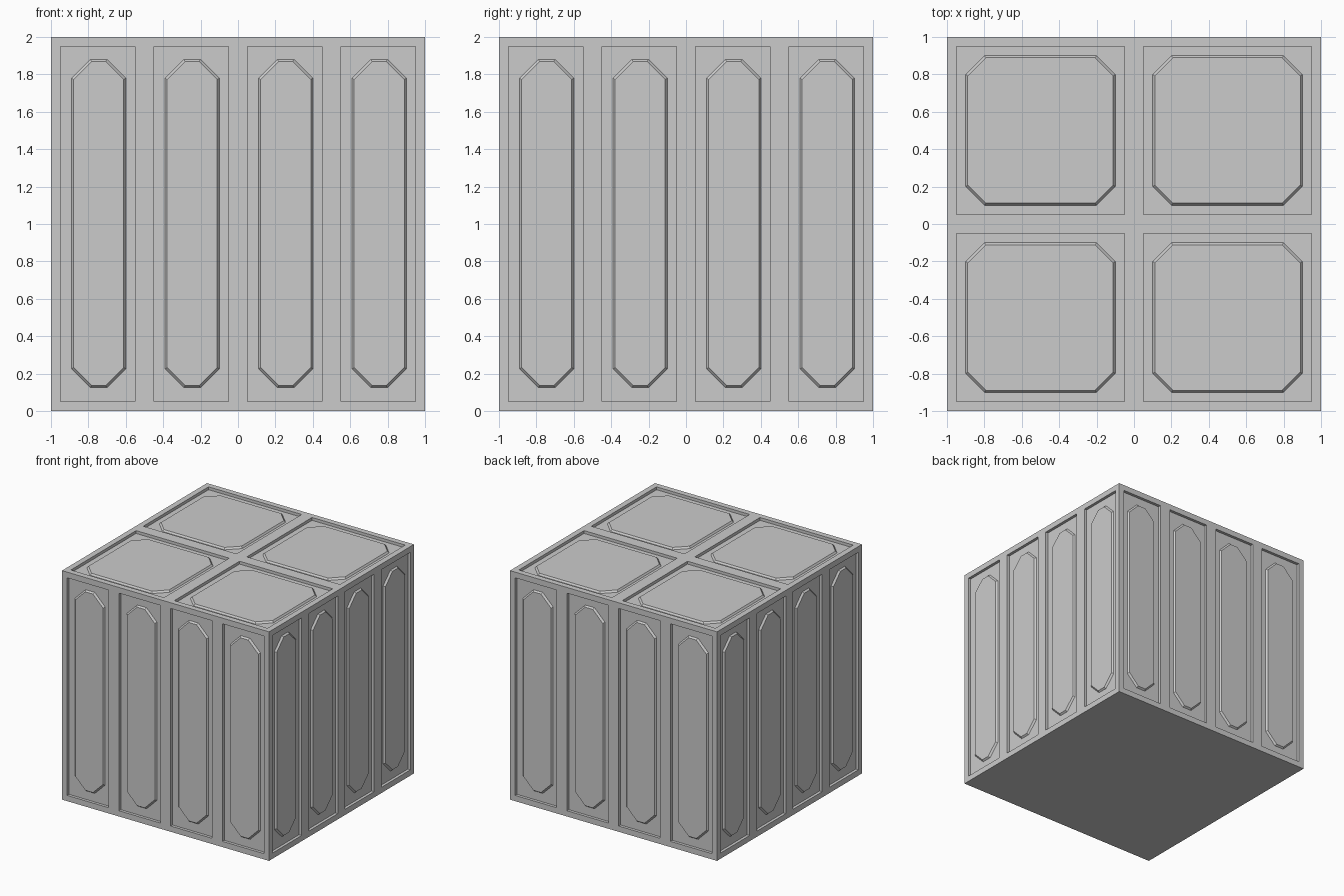
import bpy, bmesh
from math import pi
from mathutils import Matrix, Vector

if "Cube" in bpy.data.objects:
    bpy.data.objects.remove(bpy.data.objects["Cube"])

RECESS, RAISE, BEVEL = 0.025, 0.015, 0.011


def finish(bm, name):
    me = bpy.data.meshes.new(name)
    bm.to_mesh(me)
    bm.free()
    ob = bpy.data.objects.new(name, me)
    bpy.context.collection.objects.link(ob)
    return ob


# Crate body: cube split into panel cells, each cell inset and sunk
bm = bmesh.new()
bmesh.ops.create_cube(bm, size=2, matrix=Matrix.Translation((0, 0, 1)))
bmesh.ops.subdivide_edges(bm, edges=bm.edges[:], cuts=3, use_grid_fill=True)
bm.normal_update()
groups = {}
for f in bm.faces:
    c, n = f.calc_center_median(), f.normal
    side = tuple(round(v) for v in n)
    if side[2] > 0:
        cell = (c.x > 0, c.y > 0)
    elif side[2] < 0:
        cell = 0
    else:
        cell = round((c.y if side[0] else c.x) * 4)
    groups.setdefault((side, cell), []).append(f)
for faces in groups.values():
    bmesh.ops.dissolve_faces(bm, faces=faces, use_verts=True)
bm.normal_update()
cells = [f for f in bm.faces if f.normal.z > -0.5]
bmesh.ops.inset_individual(bm, faces=cells, thickness=0.05, use_even_offset=True)
for f in cells:
    n = f.normal.copy()
    r = bmesh.ops.extrude_discrete_faces(bm, faces=[f])
    bmesh.ops.translate(bm, verts=r["faces"][0].verts[:], vec=-n * RECESS)
finish(bm, "crate_body")


# Raised octagonal plate with sloped rim, facing -y in local space
def octagon(x0, x1, z0, z1, c, y):
    return [Vector((x, y, z)) for x, z in (
        (x0 + c, z0), (x1 - c, z0), (x1, z0 + c), (x1, z1 - c),
        (x1 - c, z1), (x0 + c, z1), (x0, z1 - c), (x0, z0 + c))]


def plate(name, x0, x1, z0, z1, mat):
    bm = bmesh.new()
    b = BEVEL
    y = -1 + RECESS
    outer = [bm.verts.new(mat @ p) for p in octagon(x0, x1, z0, z1, 0.1, y)]
    inner = [bm.verts.new(mat @ p) for p in
             octagon(x0 + b, x1 - b, z0 + b, z1 - b, 0.1 - b * 0.586 + b * 0.586 * 0.5, y - RAISE)]
    bm.faces.new(inner)
    for i in range(8):
        j = (i + 1) % 8
        bm.faces.new((outer[i], outer[j], inner[j], inner[i]))
    finish(bm, name)


# Four plates on each of the four sides
for s in range(4):
    for i in range(4):
        x = -0.745 + 0.5 * i
        plate("side_plate", x - 0.145, x + 0.145, 0.125, 1.88, Matrix.Rotation(s * pi / 2, 4, 'Z'))

# Four plates on the top
top = Matrix.Translation((0, 0, 1)) @ Matrix.Rotation(-pi / 2, 4, 'X')
for x in (-0.9, 0.1):
    for z in (-0.9, 0.1):
        plate("top_plate", x, x + 0.8, z, z + 0.8, top)
